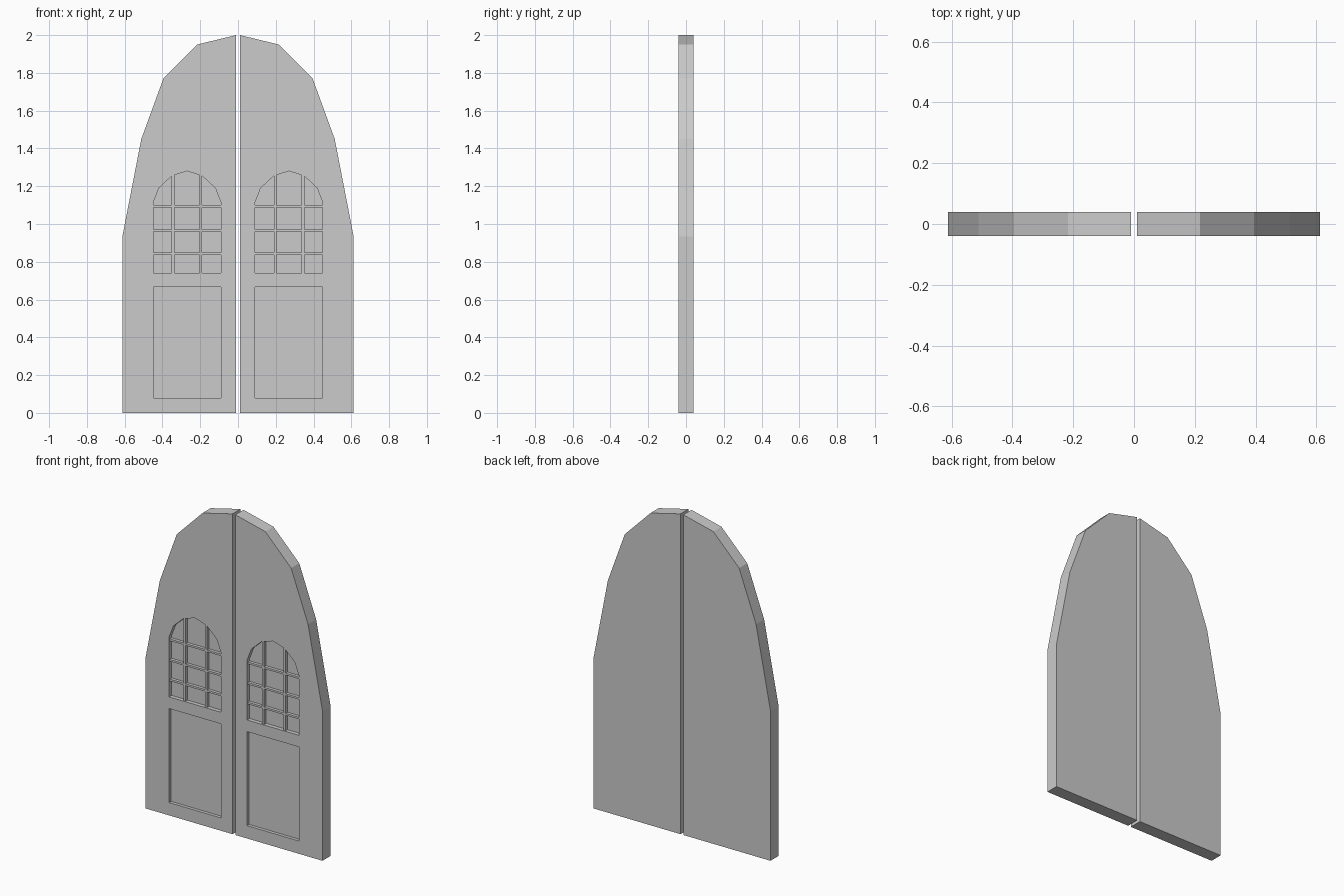
import bpy, bmesh

if "Cube" in bpy.data.objects:
    bpy.data.objects.remove(bpy.data.objects["Cube"])

FRONT, BACK = -0.04, 0.04


def prism(name, profile, y0, y1):
    """Extrude an (x, z) profile from y0 to y1."""
    bm = bmesh.new()
    face = bm.faces.new([bm.verts.new((x, y0, z)) for x, z in profile])
    ext = bmesh.ops.extrude_face_region(bm, geom=[face])
    verts = [g for g in ext["geom"] if isinstance(g, bmesh.types.BMVert)]
    bmesh.ops.translate(bm, verts=verts, vec=(0, y1 - y0, 0))
    bmesh.ops.recalc_face_normals(bm, faces=bm.faces)
    mesh = bpy.data.meshes.new(name)
    bm.to_mesh(mesh)
    bm.free()
    obj = bpy.data.objects.new(name, mesh)
    bpy.context.collection.objects.link(obj)
    return obj


def rect(x0, x1, z0, z1):
    return [(x0, z0), (x1, z0), (x1, z1), (x0, z1)]


def carve(target, cutter):
    mod = target.modifiers.new("recess", "BOOLEAN")
    mod.operation = "DIFFERENCE"
    mod.solver = "EXACT"
    mod.object = cutter
    bpy.context.view_layer.objects.active = target
    bpy.ops.object.modifier_apply(modifier=mod.name)
    bpy.data.objects.remove(cutter)


# Outline of one leaf and of its arched window
LEAF = [(0.01, 0), (0.612, 0), (0.612, 0.935), (0.512, 1.45),
        (0.395, 1.77), (0.217, 1.95), (0.01, 2.0)]
WINDOW = [(0.091, 0.74), (0.448, 0.74), (0.448, 1.115), (0.419, 1.19),
          (0.35, 1.255), (0.27, 1.28), (0.19, 1.255), (0.12, 1.19), (0.091, 1.115)]
PANEL = rect(0.091, 0.448, 0.08, 0.667)

for side, s in (("right", 1), ("left", -1)):
    def flip(profile):
        return [(s * x, z) for x, z in profile]

    # Door leaf with recessed lower panel and window
    leaf = prism(f"{side}_door_leaf", flip(LEAF), FRONT, BACK)
    carve(leaf, prism("panel_cutter", flip(PANEL), FRONT - 0.05, FRONT + 0.02))
    carve(leaf, prism("window_cutter", flip(WINDOW), FRONT - 0.05, FRONT + 0.025))

    # Window glazing bars
    for i, x in enumerate((0.197, 0.345)):
        prism(f"{side}_window_upright_{i + 1}",
              flip(rect(x - 0.0075, x + 0.0075, 0.737, 1.264)), FRONT + 0.005, FRONT + 0.027)
    for i, z in enumerate((0.843, 0.966, 1.094)):
        prism(f"{side}_window_crossbar_{i + 1}",
              flip(rect(0.088, 0.451, z - 0.006, z + 0.006)), FRONT + 0.006, FRONT + 0.027)
